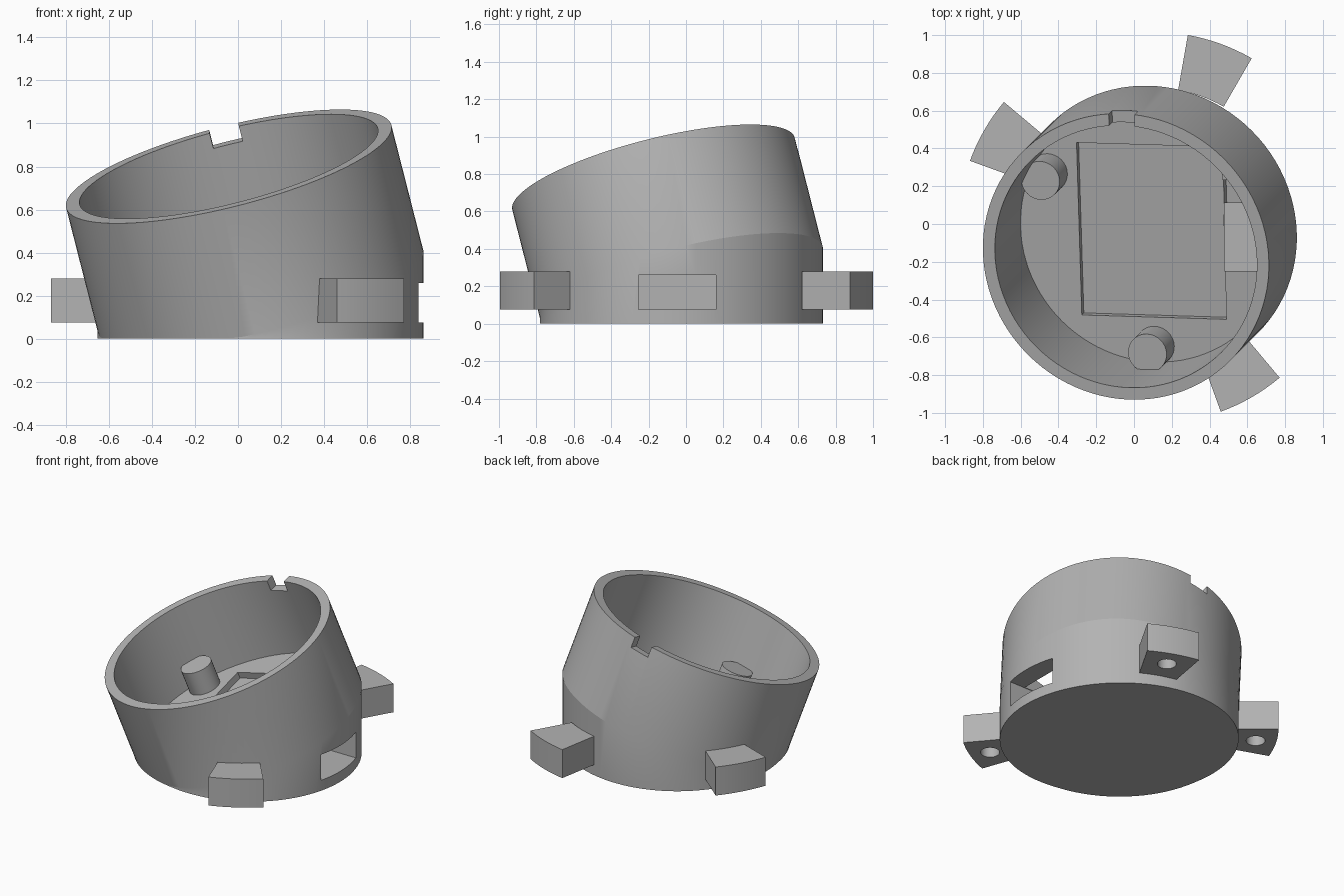
import bpy, bmesh, math
from mathutils import Matrix, Vector

cube = bpy.data.objects.get("Cube")
if cube:
    bpy.data.objects.remove(cube, do_unlink=True)

grey = bpy.data.materials.new("grey_plastic")
grey.use_nodes = True
color = (0.45, 0.45, 0.45, 1)
grey.diffuse_color = color
grey.node_tree.nodes["Principled BSDF"].inputs["Base Color"].default_value = color

# Shared frame: origin of the tilted tube, leaning towards the front left
ORIGIN = Vector((0.105, -0.025, 0.22))
AXIS = Vector((-0.255, -0.255, 1)).normalized()
TILT = Matrix.Translation(ORIGIN) @ Vector((0, 0, 1)).rotation_difference(AXIS).to_matrix().to_4x4()
SEGMENTS = 96
RADIUS, INNER, LENGTH, FLOOR = 0.78, 0.715, 0.617, 0.05


def make(name, bm):
    bmesh.ops.recalc_face_normals(bm, faces=bm.faces)
    mesh = bpy.data.meshes.new(name)
    bm.to_mesh(mesh)
    bm.free()
    mesh.materials.append(grey)
    obj = bpy.data.objects.new(name, mesh)
    bpy.context.collection.objects.link(obj)
    return obj


def loft(name, rings):
    bm = bmesh.new()
    loops = [[bm.verts.new(p) for p in ring] for ring in rings]
    for a, b in zip(loops, loops[1:]):
        for i in range(len(a)):
            j = (i + 1) % len(a)
            bm.faces.new((a[i], a[j], b[j], b[i]))
    bm.faces.new(loops[0][::-1])
    bm.faces.new(loops[-1])
    return make(name, bm)


def circle(radius, z, matrix=Matrix(), count=SEGMENTS):
    steps = [2 * math.pi * i / count for i in range(count)]
    return [matrix @ Vector((radius * math.cos(a), radius * math.sin(a), z)) for a in steps]


def cylinder(name, radius, low, high, matrix, count=SEGMENTS):
    return loft(name, [circle(radius, low, matrix, count), circle(radius, high, matrix, count)])


def box(name, low, high, matrix=Matrix()):
    corners = [(low[0], low[1]), (high[0], low[1]), (high[0], high[1]), (low[0], high[1])]
    return loft(name, [[matrix @ Vector((x, y, z)) for x, y in corners] for z in (low[2], high[2])])


def activate(obj):
    bpy.ops.object.select_all(action="DESELECT")
    obj.select_set(True)
    bpy.context.view_layer.objects.active = obj


def cut(obj, cutter):
    mod = obj.modifiers.new("cut", "BOOLEAN")
    mod.operation = "DIFFERENCE"
    mod.solver = "EXACT"
    mod.object = cutter
    activate(obj)
    bpy.ops.object.modifier_apply(modifier=mod.name)
    bpy.data.objects.remove(cutter, do_unlink=True)


def smooth(obj):
    activate(obj)
    bpy.ops.object.shade_smooth_by_angle(angle=math.radians(15))


# Housing: upright foot that bends into the tilted tube
knee = []
for p in circle(RADIUS, 0, TILT):
    if p.z < 0.004:
        p = p + AXIS * ((0.004 - p.z) / AXIS.z)
    knee.append(p)
foot = [Vector((p.x, p.y, 0)) for p in knee]
housing = loft("housing", [foot, knee, circle(RADIUS, LENGTH, TILT)])

# Hollow interior and shallow square pocket in its floor
cut(housing, cylinder("bore", INNER, FLOOR, 1, TILT))
cut(housing, box("pocket", (-0.395, -0.47, FLOOR - 0.045), (0.395, 0.47, 0.3), TILT))

# Side window with a well that opens up into the interior
cut(housing, box("window", (0.48, -0.255, 0.075), (1, 0.16, 0.26)))
cut(housing, box("well", (0.48, -0.25, 0.075), (0.72, 0.11, 0.52)))
cut(housing, box("ledge", (0.39, 0.1, FLOOR - 0.1), (0.6, 0.29, 0.2), TILT))

# Rim notch
cut(housing, box("notch", (-0.07, 0.6, LENGTH - 0.075), (0.07, 0.9, 1), TILT))
smooth(housing)

# Pegs standing on the tilted floor
for name, x, y in (("left_peg", -0.555, 0.3), ("front_peg", 0.0, -0.625)):
    peg = cylinder(name, 0.105, FLOOR - 0.01, FLOOR + 0.17,
                   TILT @ Matrix.Translation((x, y, 0)), 32)
    smooth(peg)

# Mounting tabs with blind screw holes underneath
HUB = Vector((0.105, -0.02, 0))
for name, angle in (("back_tab", 70), ("right_tab", 150), ("front_tab", -60)):
    spread = [math.radians(angle + 20 * (i / 8 - 0.5)) for i in range(9)]
    outline = [(1.036, a) for a in spread] + [(0.74, a) for a in reversed(spread)]
    rings = [[HUB + Vector((r * math.cos(a), r * math.sin(a), z)) for r, a in outline]
             for z in (0.075, 0.28)]
    tab = loft(name, rings)
    mid = math.radians(angle)
    spot = HUB + Vector((math.cos(mid), math.sin(mid), 0)) * 0.9
    cut(tab, cylinder("screw_hole", 0.062, 0, 0.23, Matrix.Translation(spot), 32))
    smooth(tab)
